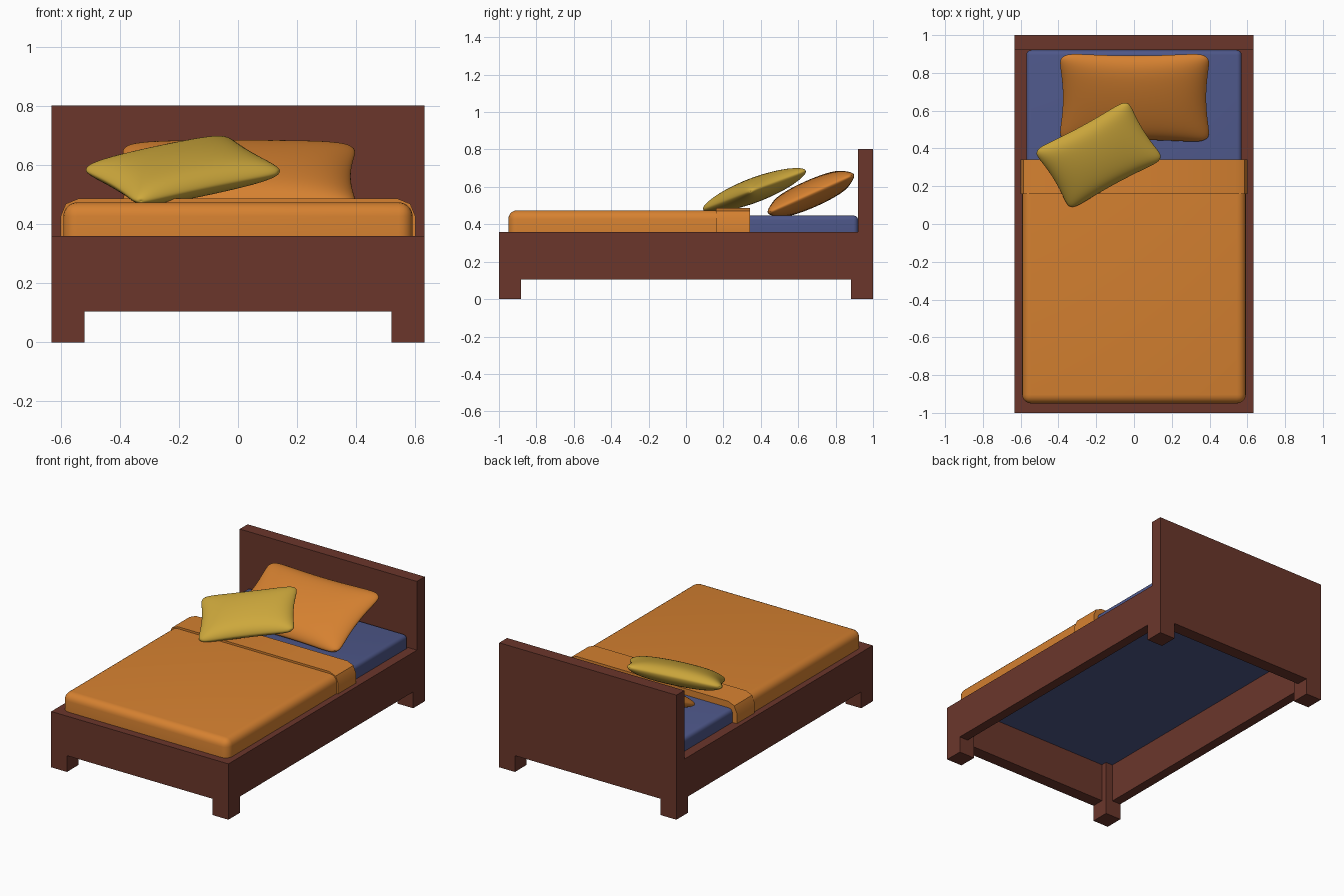
import bpy, bmesh, math
from mathutils import Matrix, Vector

if "Cube" in bpy.data.objects:
    bpy.data.objects.remove(bpy.data.objects["Cube"])


def material(name, rgb):
    m = bpy.data.materials.new(name)
    m.diffuse_color = (*rgb, 1)
    m.use_nodes = True
    m.node_tree.nodes["Principled BSDF"].inputs["Base Color"].default_value = m.diffuse_color
    return m


WOOD = material("wood", (0.145, 0.037, 0.024))
ORANGE = material("orange_cloth", (0.67, 0.22, 0.03))
YELLOW = material("yellow_cloth", (0.61, 0.39, 0.045))
BLUE = material("blue_cloth", (0.075, 0.095, 0.25))


def finish(bm, name, mat, smooth=None):
    bmesh.ops.recalc_face_normals(bm, faces=bm.faces[:])
    me = bpy.data.meshes.new(name)
    bm.to_mesh(me)
    bm.free()
    me.materials.append(mat)
    ob = bpy.data.objects.new(name, me)
    bpy.context.collection.objects.link(ob)
    if smooth:
        bpy.ops.object.select_all(action='DESELECT')
        ob.select_set(True)
        bpy.context.view_layer.objects.active = ob
        bpy.ops.object.shade_smooth_by_angle(angle=math.radians(smooth))
    return ob


def box(name, lo, hi, mat, pick=None, radius=0.05, segments=5):
    """Box between two corners; edges chosen by pick(midpoint, direction) are rounded."""
    lo, hi = Vector(lo), Vector(hi)
    size, mid = hi - lo, (lo + hi) / 2
    bm = bmesh.new()
    bmesh.ops.create_cube(bm, size=1, matrix=Matrix.Translation(mid) @ Matrix.Diagonal((*size, 1)))
    if pick:
        edges = [e for e in bm.edges
                 if pick((e.verts[0].co + e.verts[1].co) / 2 - mid,
                         (e.verts[1].co - e.verts[0].co).normalized())]
        bmesh.ops.bevel(bm, geom=edges, offset=radius, segments=segments,
                        profile=0.5, affect='EDGES')
    return finish(bm, name, mat, 35 if pick else None)


def pillow(name, half_x, half_y, half_t, pinch, matrix, mat, n=36):
    """Two domed grids welded along a pinched outline with plump rounded corners."""
    bm = bmesh.new()
    for side in (-1, 1):
        made = bmesh.ops.create_grid(bm, x_segments=n, y_segments=n, size=1)
        for v in made["verts"]:
            u = math.sin(math.pi / 2 * max(-1, min(1, v.co.x)))
            w = math.sin(math.pi / 2 * max(-1, min(1, v.co.y)))
            rim = math.sqrt(max(0, (1 - u ** 8) * (1 - w ** 8)))
            dome = max(0, (1 - u * u) * (1 - w * w)) ** 0.5
            corner = 1 - 0.1 * (u * w) ** 8
            v.co = (half_x * u * (1 - pinch * (1 - w * w)) * corner,
                    half_y * w * (1 - pinch * (1 - u * u)) * corner,
                    side * half_t * rim * (0.32 + 0.68 * dome))
    bmesh.ops.remove_doubles(bm, verts=bm.verts[:], dist=0.0002)
    bmesh.ops.transform(bm, matrix=matrix, verts=bm.verts[:])
    return finish(bm, name, mat, 120)


# Wooden frame
box("headboard", (-0.632, 0.92, 0.105), (0.632, 1, 0.803), WOOD)
box("footboard", (-0.632, -1, 0.105), (0.632, -0.92, 0.36), WOOD)
for sx, side in ((-1, "left"), (1, "right")):
    xs = sorted((sx * 0.57, sx * 0.632))
    box(f"{side}_rail", (xs[0], -0.92, 0.105), (xs[1], 0.92, 0.36), WOOD)
    for sy, end in ((-1, "front"), (1, "back")):
        # Leg foot below the rails and corner post inside them
        for part, x0, x1, y0, y1, z0, z1 in (
                ("leg", 0.52, 0.632, 0.882, 1, 0, 0.105),
                ("corner_post", 0.52, 0.57, 0.882, 0.92, 0.105, 0.358)):
            xs2 = sorted((sx * x0, sx * x1))
            ys2 = sorted((sy * y0, sy * y1))
            box(f"{end}_{side}_{part}", (xs2[0], ys2[0], z0), (xs2[1], ys2[1], z1), WOOD)

# Mattress and bedding
box("mattress", (-0.57, -0.92, 0.355), (0.57, 0.92, 0.447), BLUE,
    lambda m, d: m.z > 0.01 or abs(d.z) > 0.9, 0.025, 4)
box("blanket", (-0.592, -0.95, 0.358), (0.592, 0.32, 0.475), ORANGE,
    lambda m, d: (m.z > 0.01 and (abs(d.y) > 0.9 or m.y < 0)) or (abs(d.z) > 0.9 and m.y < 0),
    0.047, 5)
box("blanket_fold", (-0.602, 0.16, 0.358), (0.602, 0.342, 0.488), ORANGE,
    lambda m, d: m.z > 0.01 and abs(d.y) > 0.9, 0.062, 2)

# Large pillow leaning on the headboard
tilt = Matrix.Translation((0.003, 0.668, 0.563)) @ Matrix.Rotation(math.radians(24), 4, 'X')
pillow("large_pillow", 0.412, 0.264, 0.073, 0.08, tilt, ORANGE)

# Small cushion lying across the fold
long_axis = Vector((0.48, 0.26, 0.1)).normalized()
up_axis = long_axis.cross(Vector((-0.17, 0.295, 0.11))).normalized()
short_axis = up_axis.cross(long_axis)
turn = Matrix((long_axis, short_axis, up_axis)).transposed().to_4x4()
pillow("small_cushion", 0.297, 0.2, 0.066, 0.075,
       Matrix.Translation((-0.187, 0.366, 0.583)) @ turn, YELLOW)
